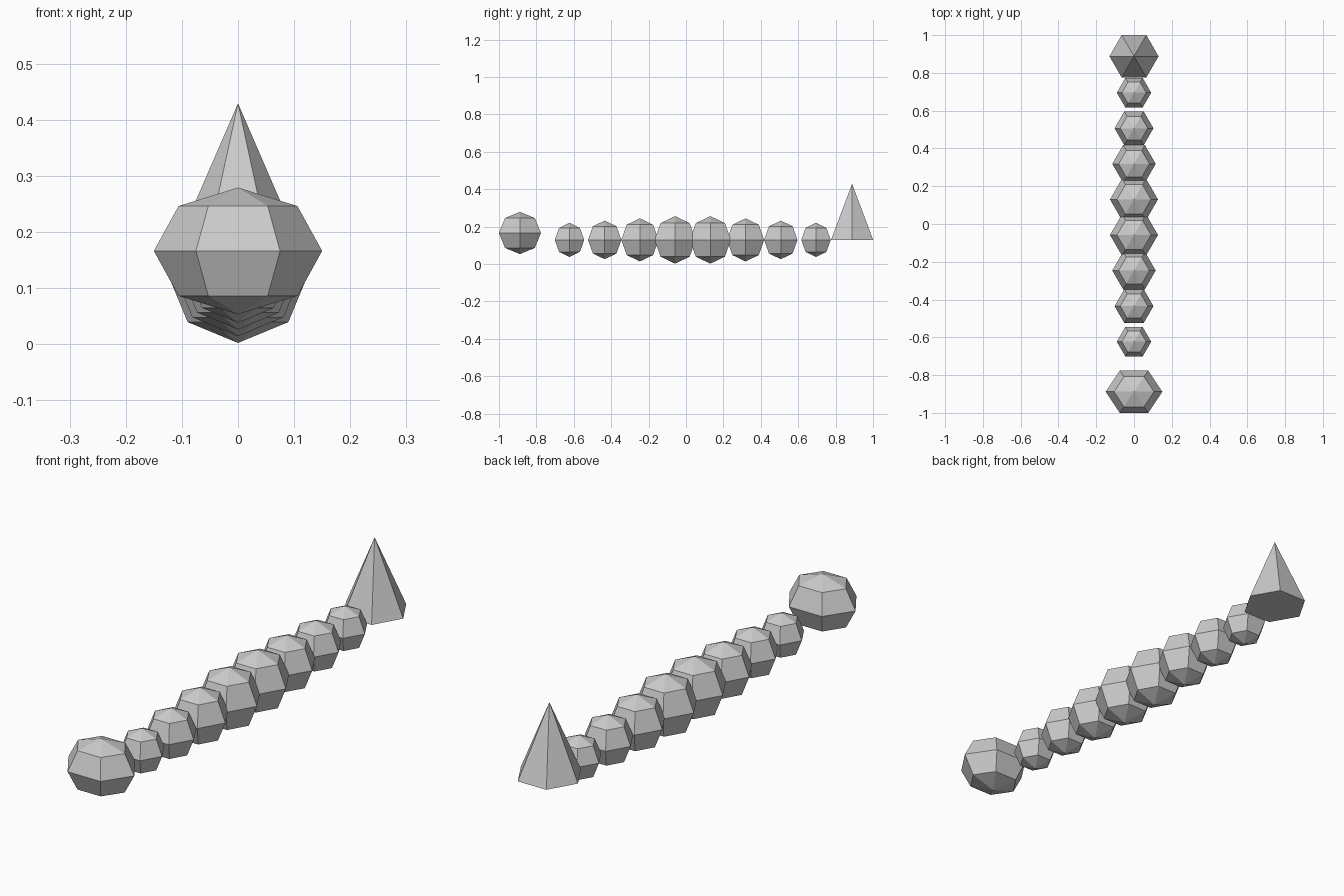
import bpy
import math
from mathutils import Matrix

if "Cube" in bpy.data.objects:
    bpy.data.objects.remove(bpy.data.objects["Cube"])


def corners_on_x(ob):
    """Turn a six-sided mesh so that its corners lie on the x axis."""
    far = max(ob.data.vertices, key=lambda v: math.hypot(v.co.x, v.co.y)).co
    ob.data.transform(Matrix.Rotation(-math.atan2(far.y, far.x), 4, 'Z'))


def ball(name, loc, radii):
    """Low-poly sphere: six sides, four rings."""
    bpy.ops.mesh.primitive_uv_sphere_add(segments=6, ring_count=4, radius=1, location=loc)
    ob = bpy.context.object
    ob.name = name
    corners_on_x(ob)
    ob.data.transform(Matrix.Diagonal((*radii, 1)))
    return ob


BODY_Z = 0.129

# Head at the front
ball("head", (0, -0.888, 0.166), (0.15, 0.13, 0.113))

# Body segments, swelling towards the middle
half = [0.091, 0.103, 0.115, 0.127]
for i, r in enumerate(half + half[::-1]):
    ball(f"body_segment_{i + 1}", (0, -0.623 + i * 0.1883, BODY_Z), (r, r, r))

# Upright six-sided tail cone at the back
bpy.ops.mesh.primitive_cone_add(vertices=6, radius1=0.13, radius2=0, depth=0.3,
                                location=(0, 0.888, BODY_Z + 0.15))
tail = bpy.context.object
tail.name = "tail_cone"
corners_on_x(tail)
